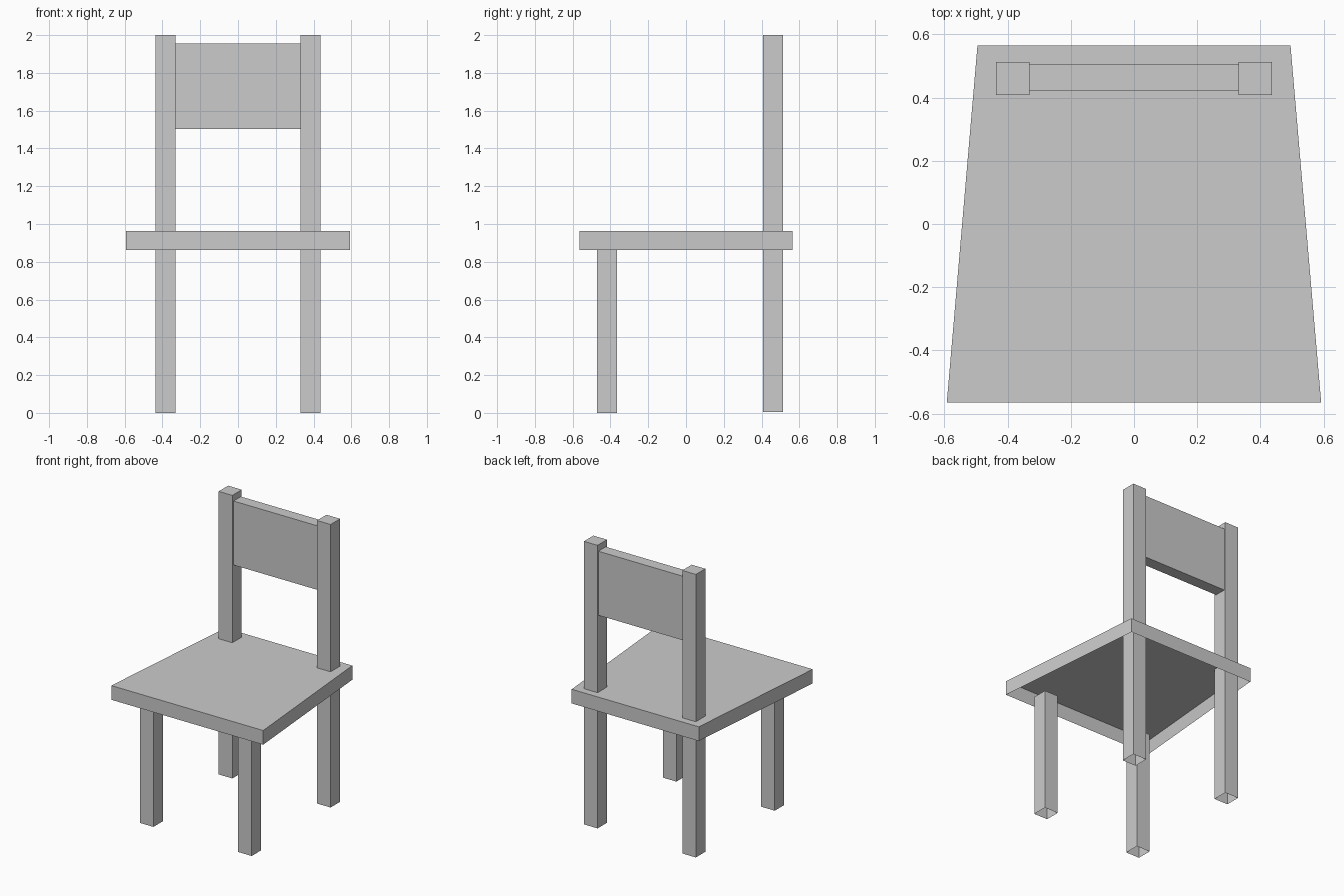
import bpy

if "Cube" in bpy.data.objects:
    bpy.data.objects.remove(bpy.data.objects["Cube"])

# quad faces of a box: corners 0-3 bottom loop, 4-7 top loop
FACES = {
    "bottom": (3, 2, 1, 0), "top": (4, 5, 6, 7),
    "front": (0, 1, 5, 4), "right": (1, 2, 6, 5),
    "back": (2, 3, 7, 6), "left": (3, 0, 4, 7),
}


def panel_box(name, outline, z0, z1, open_sides=()):
    """Extrude a four-point outline, leaving the named sides open."""
    verts = [(x, y, z) for z in (z0, z1) for x, y in outline]
    faces = [f for side, f in FACES.items() if side not in open_sides]
    mesh = bpy.data.meshes.new(name)
    mesh.from_pydata(verts, [], faces)
    mesh.update()
    obj = bpy.data.objects.new(name, mesh)
    bpy.context.collection.objects.link(obj)
    return obj


def rect(x0, x1, y0, y1):
    return [(x0, y0), (x1, y0), (x1, y1), (x0, y1)]


def mirror_x(obj):
    mod = obj.modifiers.new("mirror", "MIRROR")
    mod.use_mirror_merge = False


# Tapered seat, hollow from below
panel_box("seat", [(-0.592, -0.565), (0.592, -0.565), (0.495, 0.565), (-0.495, 0.565)],
          0.862, 0.962, ("bottom",))

# Front legs, open ended under the seat
mirror_x(panel_box("front_legs", rect(0.33, 0.436, -0.47, -0.365),
                   0.0, 0.862, ("bottom", "top")))

# Back legs running up into the backrest posts
mirror_x(panel_box("back_posts", rect(0.33, 0.436, 0.408, 0.513),
                   0.006, 2.0, ("bottom",)))

# Backrest panel between the posts
panel_box("backrest", rect(-0.332, 0.332, 0.422, 0.504),
          1.504, 1.955, ("left", "right"))
